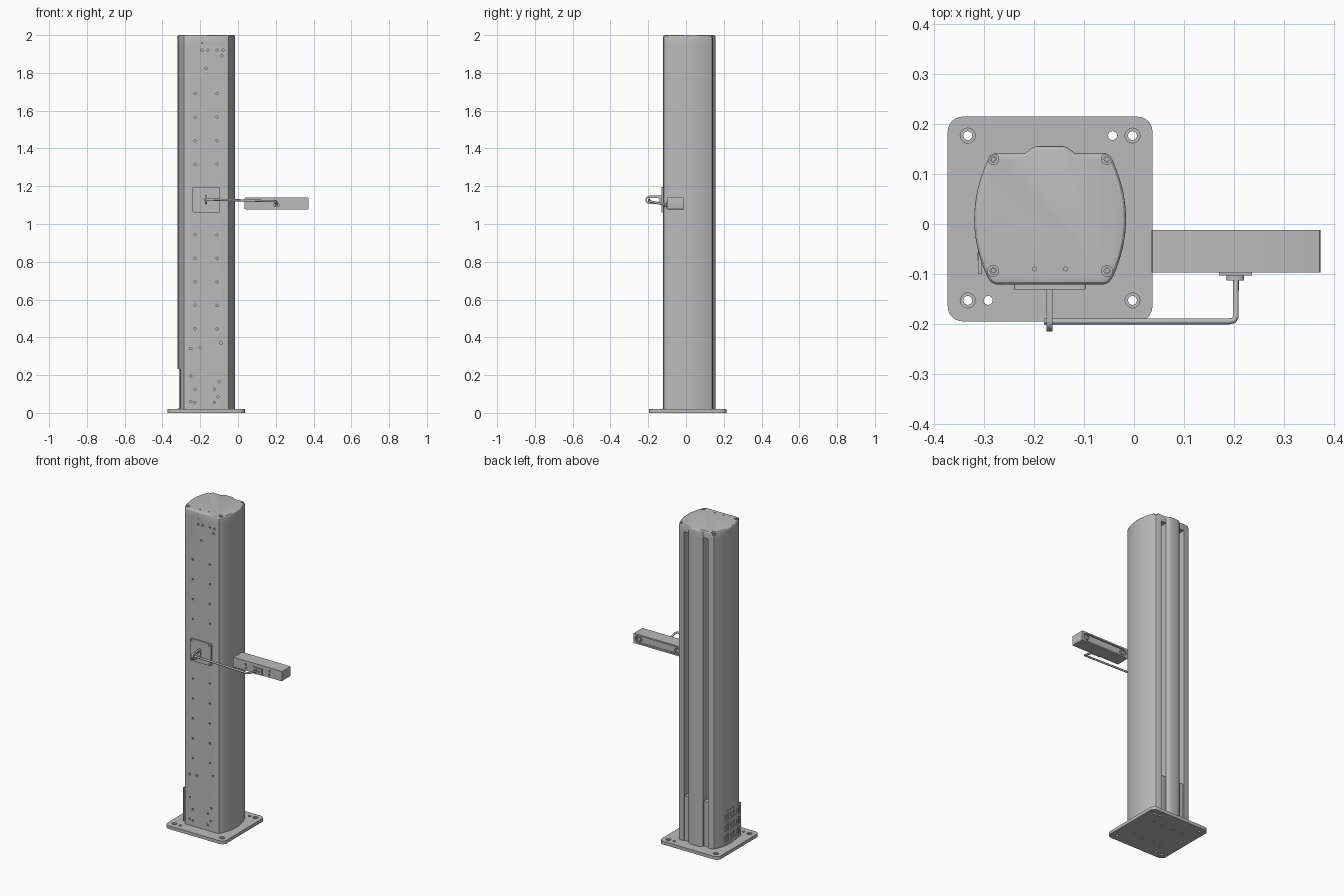
import bpy, bmesh, math
from mathutils import Matrix, Vector

if "Cube" in bpy.data.objects:
    bpy.data.objects.remove(bpy.data.objects["Cube"])

grey = bpy.data.materials.new("machine_grey")
grey.use_nodes = True
grey.diffuse_color = (0.5, 0.5, 0.5, 1)
grey.node_tree.nodes["Principled BSDF"].inputs["Base Color"].default_value = (0.5, 0.5, 0.5, 1)

CX = -0.168  # column axis
AXES = {  # maps (u, v, depth) to world
    "z": lambda u, v, d: (u, v, d),
    "y": lambda u, v, d: (u, d, v),
    "x": lambda u, v, d: (d, u, v),
}


def finish(name, bm):
    bmesh.ops.recalc_face_normals(bm, faces=bm.faces)
    me = bpy.data.meshes.new(name)
    bm.to_mesh(me)
    bm.free()
    ob = bpy.data.objects.new(name, me)
    bpy.context.collection.objects.link(ob)
    me.materials.append(grey)
    return ob


def add_prism(bm, pts, a, b, axis="z"):
    f = AXES[axis]
    lo = [bm.verts.new(f(u, v, a)) for u, v in pts]
    hi = [bm.verts.new(f(u, v, b)) for u, v in pts]
    bm.faces.new(lo)
    top = bm.faces.new(hi)
    n = len(pts)
    for i in range(n):
        j = (i + 1) % n
        bm.faces.new((lo[i], lo[j], hi[j], hi[i]))
    return top


def prisms(name, shapes, a, b, axis="z"):
    bm = bmesh.new()
    for pts in shapes:
        add_prism(bm, pts, a, b, axis)
    return finish(name, bm)


def rect(u0, u1, v0, v1, r=0.0, seg=6):
    if not r:
        return [(u0, v0), (u1, v0), (u1, v1), (u0, v1)]
    pts = []
    corners = [(u1 - r, v1 - r), (u0 + r, v1 - r), (u0 + r, v0 + r), (u1 - r, v0 + r)]
    for k, (u, v) in enumerate(corners):
        for i in range(seg + 1):
            t = math.pi / 2 * (k + i / seg)
            pts.append((u + r * math.cos(t), v + r * math.sin(t)))
    return pts


def disc(u, v, r, n=16):
    return [(u + r * math.cos(i * math.tau / n), v + r * math.sin(i * math.tau / n)) for i in range(n)]


def select(ob):
    bpy.ops.object.select_all(action="DESELECT")
    ob.select_set(True)
    bpy.context.view_layer.objects.active = ob


def apply(ob, kind, **settings):
    mod = ob.modifiers.new(kind.lower(), kind)
    for key, value in settings.items():
        setattr(mod, key, value)
    select(ob)
    bpy.ops.object.modifier_apply(modifier=mod.name)


def cut(ob, shapes, a, b, axis="z"):
    cutter = prisms("cutter", shapes, a, b, axis)
    apply(ob, "BOOLEAN", operation="DIFFERENCE", object=cutter, solver="EXACT")
    bpy.data.objects.remove(cutter)


def smooth(ob, degrees=30):
    select(ob)
    bpy.ops.object.shade_smooth_by_angle(angle=math.radians(degrees))


def column_profile(slots):
    """Bulged sides, flat front, raised spine at the back, optional slots."""
    half = [(0.108, -0.121), (0.118, -0.117)]
    for i in range(17):
        y = -0.105 + 0.23 * i / 16
        half.append((0.152 - 1.96 * (y - 0.01) ** 2, y))
    half += [(0.121, 0.137), (0.11, 0.142)]
    if slots:
        half += [(0.083, 0.142), (0.083, 0.06), (0.05, 0.06)]
    half += [(0.05, 0.142), (0.043, 0.147), (0.035, 0.153), (0.026, 0.156)]
    return [(CX + x, y) for x, y in half] + [(CX - x, y) for x, y in reversed(half)]


# Base plate with countersunk mounting holes
base = prisms("base_plate", [rect(-0.373, 0.037, -0.195, 0.215, 0.03)], 0, 0.02)
mounts = [(x, y) for x in (-0.333, -0.003) for y in (-0.153, 0.177)]
cut(base, [disc(x, y, 0.009) for x, y in mounts + [(-0.043, 0.177), (-0.292, -0.153)]], -0.01, 0.03)
cut(base, [disc(x, y, 0.015) for x, y in mounts], 0.012, 0.03)
under = [(CX + x, 0.01 + y) for x in (-0.1, -0.04, 0.04, 0.1) for y in (-0.09, 0.09)]
cut(base, [disc(x, y, 0.007, 10) for x, y in under], -0.01, 0.01)
smooth(base)

# Column body
body = prisms("column_body", [column_profile(True)], 0.02, 1.955)

# Recess for the connector panel, low on the right side
cut(body, [rect(-0.1, 0.075, 0.022, 0.232)], -0.4, -0.309, "x")

# Screw holes on the front face
holes = [(x, 0.445 + 0.1245 * i) for x in (-0.228, -0.11) for i in range(11) if i not in (5, 6)]
holes += [(-0.19, 1.95), (-0.19, 1.92), (-0.16, 1.92), (-0.11, 1.92), (-0.08, 1.948),
          (-0.08, 1.92), (-0.085, 1.89), (-0.17, 1.825)]
holes += [(-0.25, 0.34), (-0.2, 0.345), (-0.09, 0.37), (-0.25, 0.195), (-0.1, 0.165),
          (-0.228, 0.125), (-0.125, 0.125), (-0.105, 0.085), (-0.25, 0.06),
          (-0.228, 0.055), (-0.125, 0.055)]
holes = [(x, z) for x, z in holes if z < 1.94]
cut(body, [disc(x, z, 0.006, 10) for x, z in holes], -0.2, -0.11, "y")
smooth(body)

# Connector sockets in the recess
sockets = [rect(y, y + 0.04, z, z + 0.045) for y in (-0.085, -0.03, 0.025) for z in (0.04, 0.105, 0.17)]
panel = prisms("connector_panel", [rect(-0.1, 0.075, 0.022, 0.232)], -0.312, -0.305, "x")
cut(panel, sockets, -0.33, -0.307, "x")
prisms("connector_sockets", [rect(s[0][0] + 0.012, s[1][0] - 0.012, s[0][1] + 0.012, s[2][1] - 0.012)
                             for s in sockets], -0.313, -0.304, "x")

# Fillers closing the lower end of the two back slots
prisms("slot_fillers", [rect(CX + s - 0.0165, CX + s + 0.0165, 0.055, 0.134)
                        for s in (-0.0665, 0.0665)], 0.02, 0.3)

# Top cap with bevelled rim and recessed corner screws
cap = prisms("top_cap", [column_profile(False)], 1.955, 2.0)
bm = bmesh.new()
bm.from_mesh(cap.data)
rim = [e for e in bm.edges if all(v.co.z > 1.99 for v in e.verts)]
bmesh.ops.bevel(bm, geom=rim, offset=0.009, segments=3, profile=0.5, affect="EDGES")
bm.to_mesh(cap.data)
bm.free()
corners = [(CX + x, y) for x in (-0.114, 0.114) for y in (-0.094, 0.13)]
cut(cap, [disc(x, y, 0.011) for x, y in corners], 1.985, 2.02)
cut(cap, [disc(CX + s, -0.09, 0.004, 10) for s in (-0.031, 0.031)], 1.99, 2.02)
cut(cap, [disc(-0.19, 1.953, 0.006, 10)], -0.2, -0.11, "y")
smooth(cap)
screws = prisms("cap_screws", [disc(x, y, 0.007) for x, y in corners], 1.975, 1.993)
cut(screws, [disc(x, y, 0.004, 6) for x, y in corners], 1.988, 2.0)

# Bracket plate on the front
bracket = prisms("bracket_plate", [rect(-0.24, -0.097, 1.06, 1.197, 0.005, 3)], -0.131, -0.12, "y")
cut(bracket, [disc(x, z, 0.006, 10) for x in (-0.23, -0.107) for z in (1.07, 1.187)], -0.2, -0.125, "y")

# Slotted adjustment tab standing out of the bracket
tab = prisms("adjustment_tab", [rect(-0.215, -0.1305, 1.105, 1.15, 0.022)], -0.175, -0.163, "x")
bm = bmesh.new()
bm.from_mesh(tab.data)
for v in bm.verts:  # square off the end against the bracket
    if v.co.y > -0.16:
        v.co.y = -0.1305
bm.to_mesh(tab.data)
bm.free()
cut(tab, [rect(-0.207, -0.14, 1.1175, 1.1375, 0.0095)], -0.2, -0.15, "x")
smooth(tab)

# Bent support rod
curve = bpy.data.curves.new("support_rod", "CURVE")
curve.dimensions = "3D"
curve.bevel_depth = 0.006
curve.bevel_resolution = 3
curve.use_fill_caps = True
path = [(-0.18, -0.195, 1.13), (0.19, -0.195, 1.121), (0.2, -0.193, 1.12),
        (0.204, -0.185, 1.118), (0.204, -0.098, 1.1)]
spline = curve.splines.new("POLY")
spline.points.add(len(path) - 1)
for p, co in zip(spline.points, path):
    p.co = (*co, 1)
rod = bpy.data.objects.new("support_rod", curve)
bpy.context.collection.objects.link(rod)
curve.materials.append(grey)
select(rod)
bpy.ops.object.convert(target="MESH")
smooth(bpy.context.object, 40)

# Sensor housing: holes in front, long window in the back
housing = prisms("sensor_housing", [rect(0.035, 0.373, 1.078, 1.14, 0.004, 3)], -0.097, -0.012, "y")
cut(housing, [disc(x, z, 0.006, 10) for x in (0.122, 0.285) for z in (1.094, 1.117)], -0.11, -0.09, "y")
cut(housing, [rect(0.047, 0.361, 1.087, 1.131, 0.021)], -0.022, 0, "y")
smooth(housing)

# Lens rings at both ends of the window
lenses = [0.07, 0.338]
rings = prisms("lens_rings", [disc(x, 1.109, 0.019, 24) for x in lenses], -0.024, -0.013, "y")
cut(rings, [disc(x, 1.109, 0.013, 24) for x in lenses], -0.02, 0, "y")
smooth(rings)

# Mounting foot and collar where the rod meets the housing
prisms("mount_foot", [rect(0.17, 0.236, 1.079, 1.119)], -0.103, -0.096, "y")
oval = [(0.203 + 1.6 * (u - 0.203), v) for u, v in disc(0.203, 1.1, 0.011)]
smooth(prisms("mount_collar", [oval], -0.113, -0.1, "y"))
